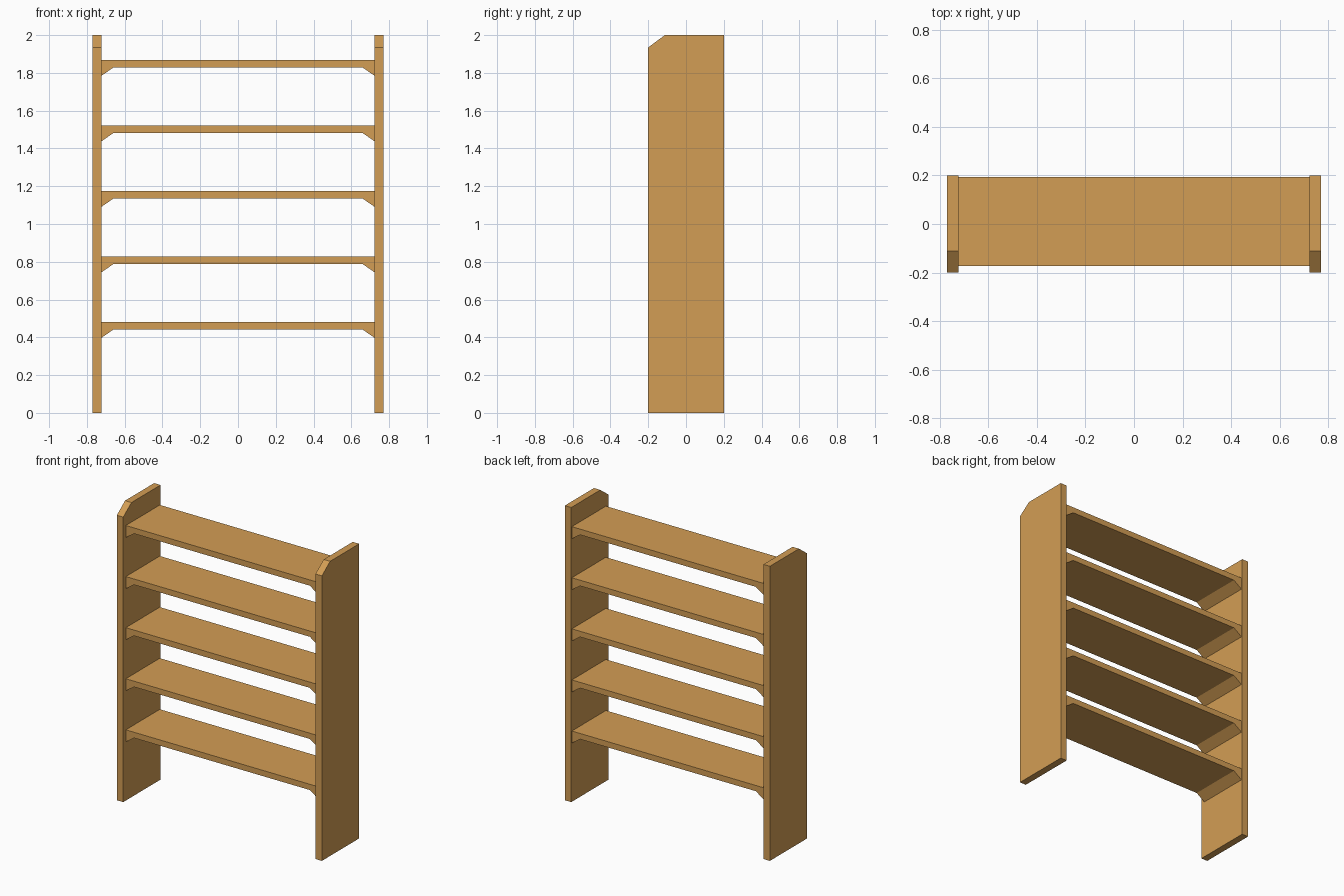
import bpy
import bmesh
from mathutils import Vector

cube = bpy.data.objects.get("Cube")
if cube:
    bpy.data.objects.remove(cube, do_unlink=True)

wood = bpy.data.materials.new("warm wood")
wood.use_nodes = True
color = (0.65, 0.34, 0.09, 1)
wood.diffuse_color = color
wood.node_tree.nodes["Principled BSDF"].inputs["Base Color"].default_value = color


def extrude_profile(name, points, offset):
    """Extrude a closed planar profile into a solid board."""
    bm = bmesh.new()
    face = bm.faces.new([bm.verts.new(p) for p in points])
    result = bmesh.ops.extrude_face_region(bm, geom=[face])
    moved = [v for v in result["geom"] if isinstance(v, bmesh.types.BMVert)]
    bmesh.ops.translate(bm, verts=moved, vec=Vector(offset))
    bmesh.ops.recalc_face_normals(bm, faces=bm.faces)
    mesh = bpy.data.meshes.new(name)
    bm.to_mesh(mesh)
    bm.free()
    mesh.materials.append(wood)
    obj = bpy.data.objects.new(name, mesh)
    bpy.context.collection.objects.link(obj)
    return obj


INNER, OUTER = 0.722, 0.77
FRONT, BACK = -0.2, 0.2

# Side panels with a clipped top front corner
side = [(FRONT, 0), (BACK, 0), (BACK, 2), (-0.112, 2), (FRONT, 1.935)]
for label, start in (("left", INNER), ("right", -OUTER)):
    extrude_profile(label + "_side_panel",
                    [(start, y, z) for y, z in side],
                    (OUTER - INNER, 0, 0))

# Shelves with full-depth tapered supports at both ends
half = [(INNER, 0), (INNER, -0.082), (0.66, -0.039)]
outline = half + [(-x, z) for x, z in reversed(half)]
shelf_front, shelf_back = -0.172, 0.193
for i in range(5):
    top = 0.48 + i * 0.3468
    extrude_profile("shelf_%d" % (i + 1),
                    [(x, shelf_front, top + z) for x, z in outline],
                    (0, shelf_back - shelf_front, 0))
